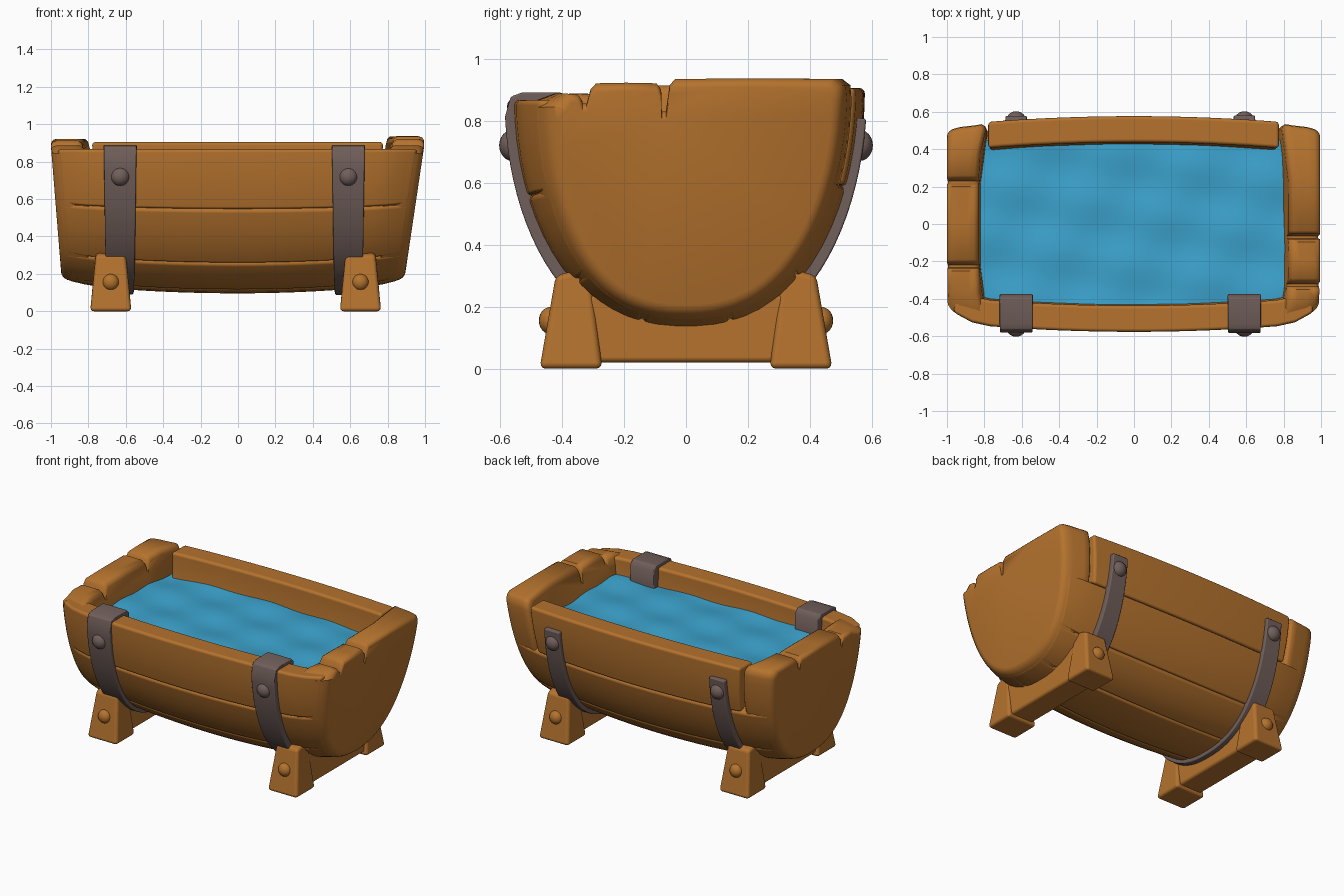
import bpy, bmesh, math
from mathutils import Vector

cube = bpy.data.objects.get("Cube")
if cube:
    bpy.data.objects.remove(cube, do_unlink=True)


def material(name, rgb):
    m = bpy.data.materials.new(name)
    m.use_nodes = True
    m.diffuse_color = (*rgb, 1)
    bsdf = m.node_tree.nodes["Principled BSDF"]
    bsdf.inputs["Base Color"].default_value = (*rgb, 1)
    bsdf.inputs["Roughness"].default_value = 0.8
    return m


WOOD = material("warm wood", (0.46, 0.17, 0.027))
IRON = material("dull iron", (0.165, 0.115, 0.104))
WATER = material("blue water", (0.045, 0.37, 0.62))


def finish(bm, name, mat, bevel=0.0):
    """Turn a bmesh into a smooth shaded object, optionally with rounded edges."""
    bmesh.ops.recalc_face_normals(bm, faces=bm.faces)
    mesh = bpy.data.meshes.new(name)
    bm.to_mesh(mesh)
    bm.free()
    mesh.materials.append(mat)
    ob = bpy.data.objects.new(name, mesh)
    bpy.context.collection.objects.link(ob)
    for p in mesh.polygons:
        p.use_smooth = True
    if bevel:
        mod = ob.modifiers.new("rounded edges", "BEVEL")
        mod.width, mod.segments = bevel, 3
        mod.limit_method, mod.angle_limit = "ANGLE", math.radians(40)
        mod.harden_normals = True
    else:
        bpy.ops.object.select_all(action="DESELECT")
        ob.select_set(True)
        bpy.context.view_layer.objects.active = ob
        bpy.ops.object.shade_smooth_by_angle(angle=math.radians(50))


def loft(name, sections, mat, bevel=0.0):
    """Skin a run of matching closed loops and cap both ends."""
    bm = bmesh.new()
    rings = [[bm.verts.new(p) for p in s] for s in sections]
    n = len(rings[0])
    for r, q in zip(rings, rings[1:]):
        for i in range(n):
            j = (i + 1) % n
            bm.faces.new((r[i], r[j], q[j], q[i]))
    bm.faces.new(rings[0])
    bm.faces.new(rings[-1])
    finish(bm, name, mat, bevel)


def steps(a, b, n):
    return [a + (b - a) * i / n for i in range(n + 1)]


def end_x(u, z):
    """Ends lean outwards towards the rim."""
    t = max(0, min(1, (z - 0.14) / 0.74))
    return u * (0.94 + 0.06 * t if u < 0 else 0.885 + 0.11 * t)


def hull(u, deg, inset=0.0):
    """Point on the barrel skin: u runs along it, deg from front rim to back rim."""
    c, s = math.cos(math.radians(deg)), math.sin(math.radians(deg))
    top = 0.867 + 0.019 * (1 - c)
    corner = max(0, abs(u) - 0.78) / 0.22
    a = 0.577 - 0.05 * u * u - (0.08 if c > 0 else 0.025) * abs(c) * corner ** 2 - inset
    b = top - 0.095 - 0.05 * u * u - 0.03 * u ** 8 - inset
    y = -math.copysign(a * abs(c) ** (0.8 + 0.07 * u * u), c)
    z = top - b * s
    return Vector((end_x(u, z), y, z))


# Staves: curved planks around the half barrel; the back rim plank stops short
cuts = [0, 25, 53, 78, 102, 128, 156, 180]
for i, (lo, hi) in enumerate(zip(cuts, cuts[1:])):
    reach = 0.78 if hi == 180 else 0.965
    angles = steps(lo, hi, 5)
    loft(f"stave_{i + 1}",
         [[hull(u, d) for d in angles] + [hull(u, d, 0.14) for d in reversed(angles)]
          for u in steps(-reach, reach, 20)], WOOD, 0.018)


# End boards: thick slabs with a stepped, notched top edge, bowed on the inside
def end_section(u, inset, notches, heights):
    pts = [hull(u, d, inset + 0.003) for d in steps(2, 177, 44)]
    edges = [pts[0].y] + [y for y, depth in notches] + [pts[-1].y]
    row = []
    for k in reversed(range(len(heights))):
        h = heights[k] - inset
        y0, y1 = edges[k], edges[k + 1]
        if k < len(notches):
            row += [(y1, h - notches[k][1]), (y1 - 0.013, h - notches[k][1]),
                    (y1 - 0.015, h - 0.02), (y1 - 0.03, h)]
        else:
            row += [(y1 - 0.004, h - 0.02), (y1 - 0.03, h)]
        row.append(((y0 + y1) / 2, h + 0.002))
        if k:
            row += [(y0 + 0.03, h), (y0 + 0.012, h - 0.02)]
        else:
            row.append((y0 + 0.03, h - 0.025))
    pts += [Vector((end_x(u, z), y, z)) for y, z in row]
    if abs(u) < 0.9:
        for p in pts:
            p.x *= 1 - 0.045 * min(1, abs(p.y) / 0.5) ** 5
    return pts


stations = [(0.83, 0.03), (0.838, 0.012), (0.855, 0), (0.89, 0), (0.93, 0),
            (0.97, 0), (0.988, 0.006), (0.997, 0.016), (1, 0.028)]
for name, side, notches, heights in (
        ("left_end_board", 1, [(-0.32, 0.03), (-0.065, 0.09)], [0.885, 0.92, 0.934]),
        ("right_end_board", -1, [(-0.22, 0.05), (0.23, 0.06)], [0.885, 0.912, 0.92])):
    loft(name, [end_section(side * u, ins, notches, heights) for u, ins in stations], WOOD)

# Water: a gently rippled sheet tucked into the walls
bm = bmesh.new()
bmesh.ops.create_grid(bm, x_segments=60, y_segments=36, size=1)
for v in bm.verts:
    x, y = v.co.x * 0.86, v.co.y * 0.45
    v.co = (x, y, 0.75 + 0.009 * math.sin(9 * x + 6 * y) * math.cos(15 * y - 5 * x))
finish(bm, "water", WATER)


def rivet(name, loc, radius, mat):
    bm = bmesh.new()
    bmesh.ops.create_uvsphere(bm, u_segments=20, v_segments=12, radius=radius)
    for v in bm.verts:
        v.co = Vector((v.co.x, v.co.y * 0.85, v.co.z)) + Vector(loc)
    finish(bm, name, mat)


def foot(name, x, side):
    """Tapered block leaning in against the barrel."""
    bm = bmesh.new()
    bmesh.ops.create_cube(bm, size=1)
    for v in bm.verts:
        up, out = v.co.z > 0, v.co.y > 0
        v.co = (x + math.copysign(0.08 if up else 0.11, v.co.x),
                side * ((0.42 if up else 0.472) if out else (0.31 if up else 0.27)),
                (0.3 if out else 0.33) if up else 0)
    finish(bm, name, WOOD, 0.02)


for label, x, foot_x in (("right", -0.63, -0.68), ("left", 0.59, 0.655)):
    # Strap: hooks over the front rim, runs under the barrel, ends below the back rim
    pairs = [((-0.375, 0.72), (-0.44, 0.72)), ((-0.375, 0.86), (-0.44, 0.84)),
             ((-0.4, 0.89), (-0.45, 0.85)), ((-0.53, 0.89), (-0.51, 0.85)),
             ((-0.565, 0.877), (-0.53, 0.84))]
    for d in steps(4, 173, 44):
        o, n = hull(x, d, -0.025), hull(x, d, 0.02)
        pairs.append(((o.y, o.z), (n.y, n.z)))
    rows = []
    for i, (o, n) in enumerate(pairs):
        w = 0.09 - 0.034 * i / len(pairs)
        rows.append([(x - w, *o), (x + w, *o), (x + w, *n), (x - w, *n)])
    loft(f"{label}_strap", rows, IRON, 0.012)
    for end, side in (("front", -1), ("back", 1)):
        rivet(f"{label}_{end}_strap_rivet", (x, side * 0.56, 0.72), 0.05, IRON)
        foot(f"{label}_{end}_foot", foot_x, side)
        rivet(f"{label}_{end}_foot_peg", (foot_x, side * 0.437, 0.155), 0.044, WOOD)
    # Cross beam joining the two feet, cradling the barrel
    bm = bmesh.new()
    bmesh.ops.create_cube(bm, size=1)
    for v in bm.verts:
        v.co = (foot_x + v.co.x * 0.17, v.co.y * 0.68, 0.13 + v.co.z * 0.22)
    finish(bm, f"{label}_cross_beam", WOOD, 0.018)
